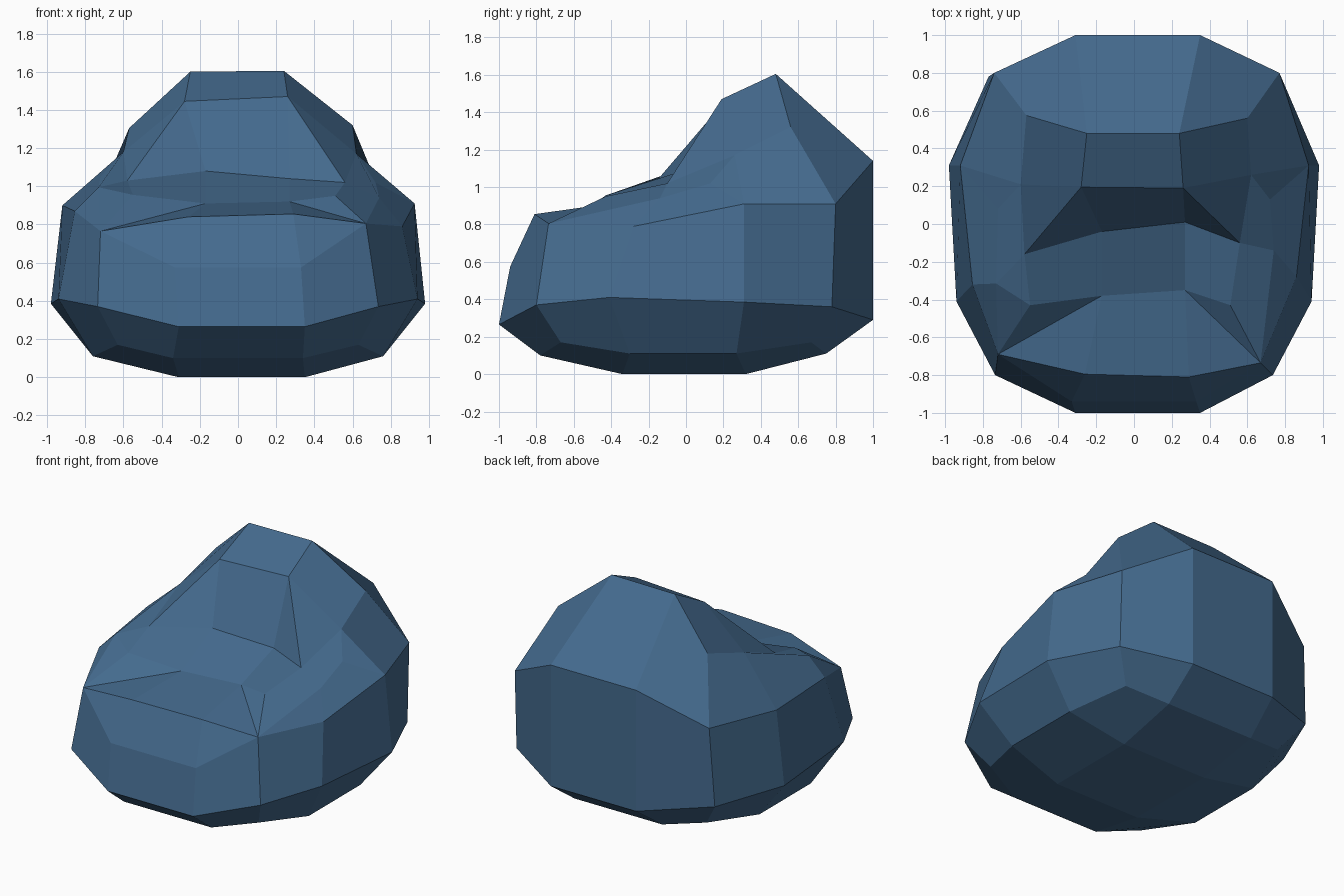
import bpy, bmesh

if "Cube" in bpy.data.objects:
    bpy.data.objects.remove(bpy.data.objects["Cube"])

# Centre loop: right edge of the middle strip, bottom -> back -> backrest -> seat -> front
inner = [(.34, -.78, .10), (.35, -.34, 0), (.35, .32, 0), (.34, .75, .11),
         (.35, 1, .29), (.35, 1, 1.14), (.24, .48, 1.605), (.26, .19, 1.47),
         (.27, .01, 1.04), (.27, -.35, .92), (.29, -.81, .855),
         (.33, -.94, .575), (.35, -1, .265)]
# Outer loop, paired with the centre loop (repeat marks the triangle at the front corner)
outer = [(.63, -.67, .17), (.76, -.30, .11), (.76, .27, .11), (.63, .67, .17),
         (.77, .78, .36), (.77, .80, .91), (.60, .56, 1.32), (.62, .26, 1.17),
         (.56, -.10, 1.02), (.51, -.43, .95), (.67, -.735, .805),
         (.67, -.735, .805), (.735, -.80, .37)]
# Side bulge (low front, low back, high front, high back) and armrest top (back, front)
side = [(.94, -.41, .41), (.98, .31, .385), (.86, -.28, .79), (.925, .31, .91)]
arm = [(.72, .13, 1.02), (.74, -.14, .94)]

# The cushion is slightly lopsided: left-hand differences
left_inner = {5: (-.31, 1, 1.14), 6: (-.25, .48, 1.6), 7: (-.28, .195, 1.445),
              8: (-.17, -.04, 1.08), 9: (-.17, -.38, .91), 10: (-.26, -.795, .84),
              12: (-.31, -1, .265), 4: (-.31, 1, .29), 1: (-.31, -.34, 0), 2: (-.31, .32, 0)}
left_outer = {5: (-.74, .8, .91), 6: (-.57, .575, 1.305), 7: (-.60, .21, 1.18),
              8: (-.58, -.16, 1.03), 9: (-.55, -.43, .955), 10: (-.72, -.69, .765),
              11: (-.72, -.69, .765)}
left_side = {2: (-.855, -.32, .87), 3: (-.92, .31, .90)}
left_arm = {0: (-.72, .08, 1.05), 1: (-.73, -.315, .995)}

bm = bmesh.new()
cache = {}


def vert(p):
    if p not in cache:
        cache[p] = bm.verts.new(p)
    return cache[p]


def face(*pts):
    pts = list(dict.fromkeys(pts))
    if len(pts) > 2:
        bm.faces.new([vert(p) for p in pts])


def mirrored(pts, changes):
    return [changes.get(i, (-x, y, z)) for i, (x, y, z) in enumerate(pts)]


def build_half(I, O, S, A):
    n = len(I)
    # strip between centre and outer loops
    for i in range(n):
        j = (i + 1) % n
        if i in (7, 9):
            face(I[i], I[j], O[j])
            face(I[i], O[j], O[i])
        else:
            face(I[i], I[j], O[j], O[i])
    # side wall
    rows = [O[0:4], [O[12], S[0], S[1], O[4]], [O[10], S[2], S[3], O[5]]]
    for a, b in zip(rows, rows[1:]):
        for k in range(3):
            face(a[k], a[k + 1], b[k + 1], b[k])
    # shoulder and armrest
    face(O[5], S[3], O[7], O[6])
    face(O[7], S[3], A[0])
    face(A[0], S[3], S[2], A[1])
    face(O[7], A[0], A[1], O[8])
    face(O[8], A[1], O[9])
    face(A[1], S[2], O[10])
    face(A[1], O[10], O[9])


right = (inner, outer, side, arm)
left = (mirrored(inner, left_inner), mirrored(outer, left_outer),
        mirrored(side, left_side), mirrored(arm, left_arm))
build_half(*right)
build_half(*left)

# middle strip joins both halves
for i in range(len(inner)):
    j = (i + 1) % len(inner)
    face(right[0][i], right[0][j], left[0][j], left[0][i])

bmesh.ops.recalc_face_normals(bm, faces=bm.faces)
mesh = bpy.data.meshes.new("beanbag_seat")
bm.to_mesh(mesh)
bm.free()

fabric = bpy.data.materials.new("blue fabric")
fabric.diffuse_color = (.058, .145, .27, 1)
fabric.use_nodes = True
fabric.node_tree.nodes["Principled BSDF"].inputs["Base Color"].default_value = fabric.diffuse_color
mesh.materials.append(fabric)
bpy.context.collection.objects.link(bpy.data.objects.new("beanbag_seat", mesh))
